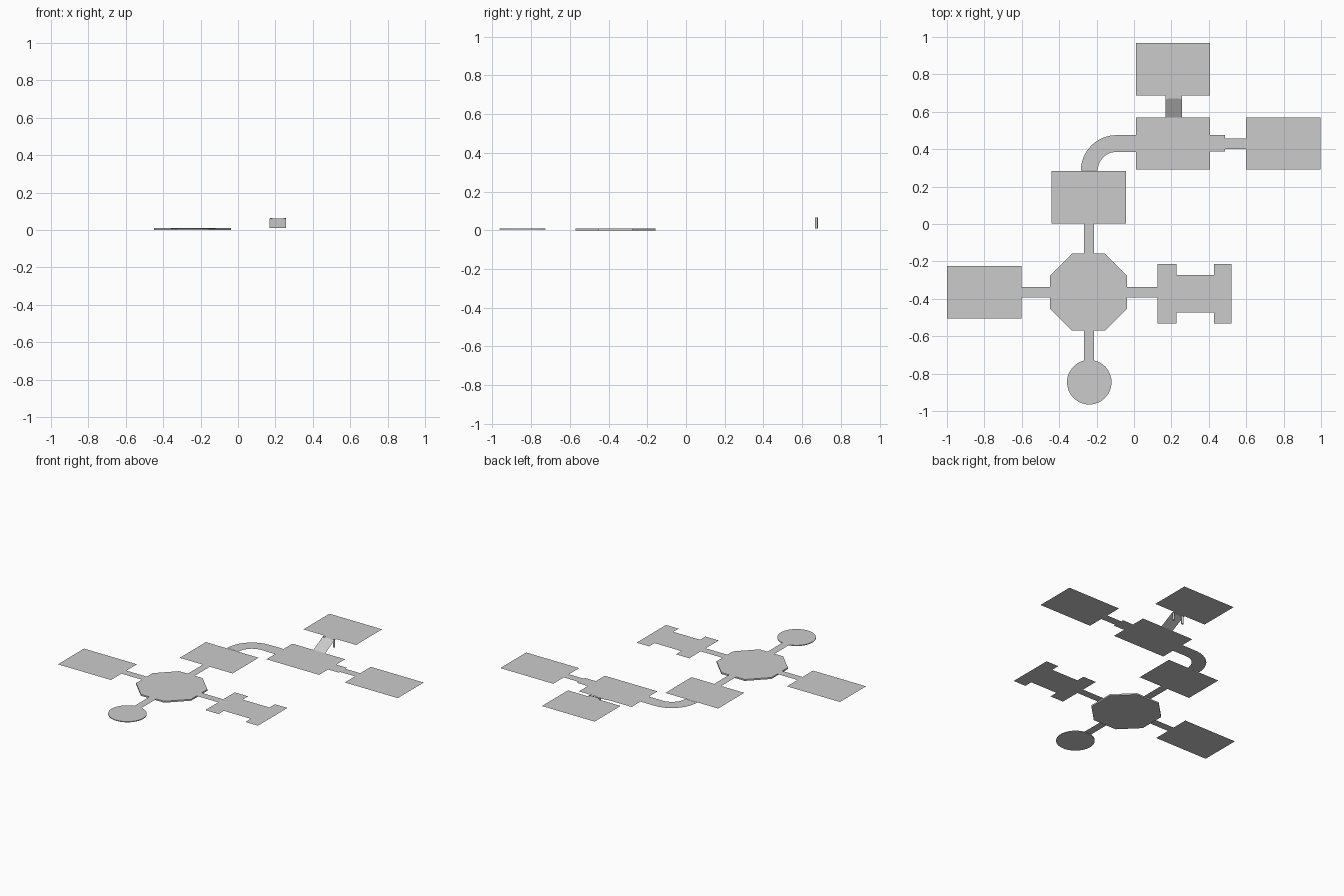
import bpy, bmesh, math

if "Cube" in bpy.data.objects:
    bpy.data.objects.remove(bpy.data.objects["Cube"])

Z = 0.01     # main floor level
UP = 0.062   # raised floor level


def make(name, bm):
    me = bpy.data.meshes.new(name)
    bm.to_mesh(me)
    bm.free()
    ob = bpy.data.objects.new(name, me)
    bpy.context.collection.objects.link(ob)
    return ob


def poly(name, pts, z=Z, depth=0.0):
    """Flat upward-facing outline, optionally given thickness downward."""
    bm = bmesh.new()
    f = bm.faces.new([bm.verts.new((x, y, z)) for x, y in pts])
    f.normal_update()
    if f.normal.z < 0:
        f.normal_flip()
    if depth:
        r = bmesh.ops.extrude_face_region(bm, geom=[f], use_keep_orig=True)
        for v in r["geom"]:
            if isinstance(v, bmesh.types.BMVert):
                v.co.z -= depth
        bmesh.ops.recalc_face_normals(bm, faces=bm.faces)
    return make(name, bm)


def rect(name, x0, x1, y0, y1, z=Z):
    return poly(name, [(x0, y0), (x1, y0), (x1, y1), (x0, y1)], z)


# rectangular rooms
rect("west_room", -1.0, -0.602, -0.505, -0.225)
rect("north_room", -0.44, -0.043, 0.003, 0.283)
rect("junction_room", 0.01, 0.406, 0.292, 0.57)
rect("east_room", 0.599, 0.997, 0.292, 0.57)
rect("raised_room", 0.01, 0.406, 0.688, 0.967, UP)

# octagonal hub slab
cx, cy, a, b = -0.243, -0.364, 0.206, 0.088
poly("octagon_hub", [(cx + x, cy + y) for x, y in
     [(a, -b), (a, b), (b, a), (-b, a), (-a, b), (-a, -b), (-b, -a), (b, -a)]],
     Z, 0.01)

# round room slab
poly("round_room", [(-0.239 + 0.119 * math.cos(i * math.tau / 48),
                     -0.846 + 0.119 * math.sin(i * math.tau / 48))
                    for i in range(48)], Z, 0.005)

# H-shaped room
X0, X1, x0, x1 = 0.126, 0.522, 0.226, 0.428
Y0, Y1, y0, y1 = -0.531, -0.215, -0.474, -0.273
poly("h_shaped_room", [(X0, Y0), (x0, Y0), (x0, y0), (x1, y0), (x1, Y0), (X1, Y0),
                       (X1, Y1), (x1, Y1), (x1, y1), (x0, y1), (x0, Y1), (X0, Y1)])

# straight corridors
rect("north_corridor", -0.267, -0.214, -0.158, 0.003)
rect("south_corridor", -0.267, -0.214, -0.731, -0.57)
rect("west_corridor", -0.602, -0.449, -0.392, -0.338)
rect("east_corridor", -0.037, 0.126, -0.392, -0.338)
rect("wide_link", 0.406, 0.487, 0.388, 0.475)
rect("narrow_link", 0.487, 0.599, 0.401, 0.457)

# curved corridor
ax, ay, ri, ro, n = -0.094, 0.285, 0.1, 0.19, 16
ang = [math.pi / 2 + math.pi / 2 * i / n for i in range(n + 1)]
outer = [(ax + ro * math.cos(t), ay + ro * math.sin(t)) for t in ang]
inner = [(ax + ri * math.cos(t), ay + ri * math.sin(t)) for t in reversed(ang)]
poly("curved_corridor", [(0.01, ay + ro)] + outer + inner + [(0.01, ay + ri)])

# ramp and landing up to the raised room
bm = bmesh.new()
rows = [[bm.verts.new((x, y, z)) for x in (0.168, 0.257)]
        for y, z in ((0.57, Z), (0.67, UP), (0.688, UP))]
for p, q in zip(rows, rows[1:]):
    bm.faces.new((p[0], p[1], q[1], q[0]))
make("ramp", bm)

# support posts under the landing
for side, x in (("left", 0.177), ("right", 0.249)):
    bpy.ops.mesh.primitive_cylinder_add(vertices=12, radius=0.007, depth=0.055,
                                        location=(x, 0.674, Z + 0.0275))
    bpy.context.object.name = "landing_post_" + side
    bpy.ops.object.shade_smooth_by_angle()
